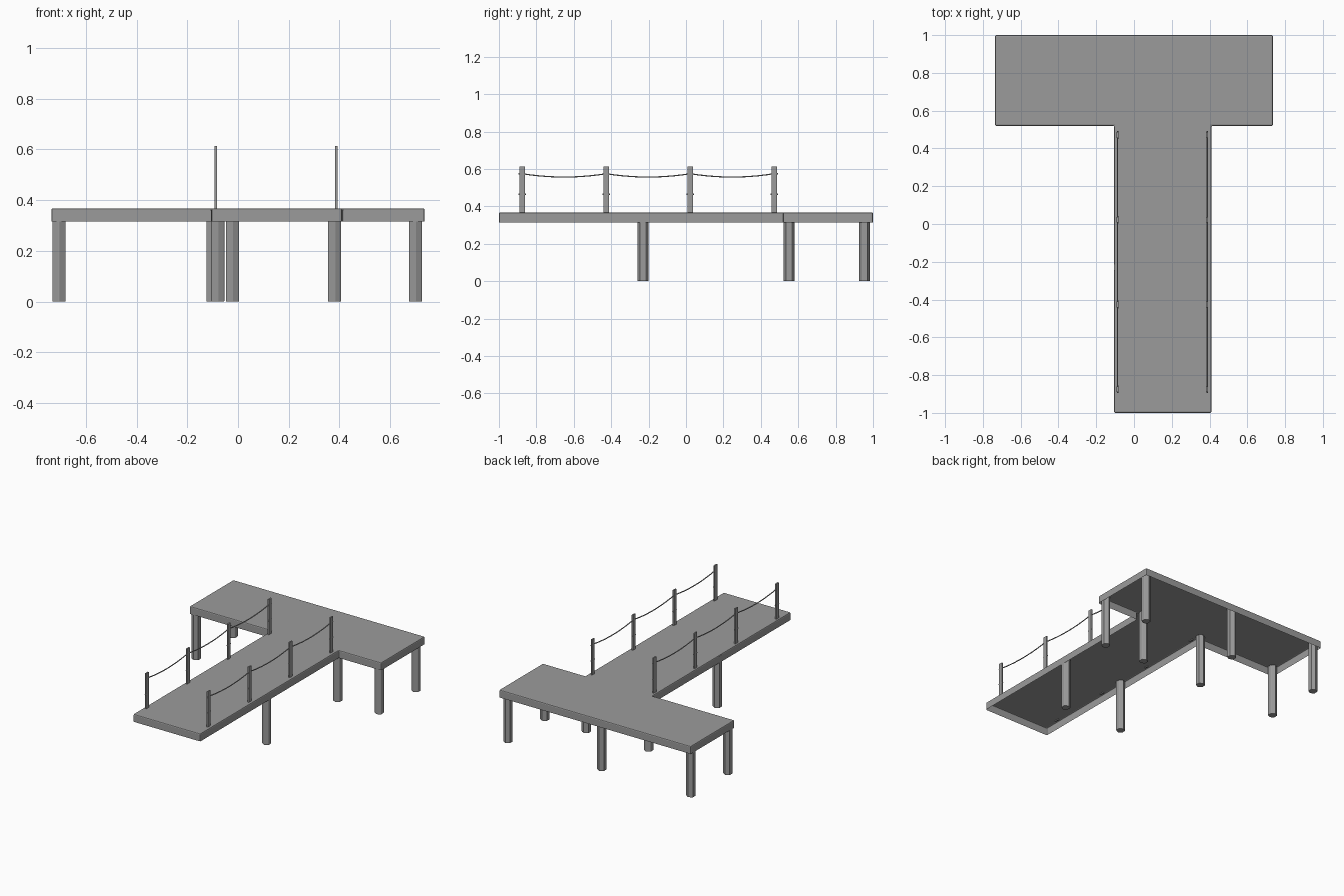
import bpy, bmesh, math

cube = bpy.data.objects.get("Cube")
if cube:
    bpy.data.objects.remove(cube, do_unlink=True)

grey = bpy.data.materials.new("weathered_grey")
grey.use_nodes = True
colour = (0.33, 0.33, 0.33, 1)
grey.diffuse_color = colour
grey.node_tree.nodes["Principled BSDF"].inputs["Base Color"].default_value = colour


def add_object(name, data):
    data.materials.append(grey)
    obj = bpy.data.objects.new(name, data)
    bpy.context.collection.objects.link(obj)
    return obj


def prism(name, outline, bottom, top, bevel, open_below=False):
    """Raise an outline into a solid, or into a shell with no underside."""
    bm = bmesh.new()
    base = bm.faces.new([bm.verts.new((x, y, bottom)) for x, y in outline])
    raised = bmesh.ops.extrude_face_region(bm, geom=[base], use_keep_orig=True)
    for v in raised["geom"]:
        if isinstance(v, bmesh.types.BMVert):
            v.co.z = top
    bmesh.ops.recalc_face_normals(bm, faces=bm.faces)
    if open_below:
        bmesh.ops.delete(bm, geom=[base], context='FACES_ONLY')
    edges = [e for e in bm.edges if not e.is_boundary]
    bmesh.ops.bevel(bm, geom=edges, offset=bevel, segments=2, profile=0.5,
                    affect='EDGES', clamp_overlap=True)
    mesh = bpy.data.meshes.new(name)
    bm.to_mesh(mesh)
    bm.free()
    return add_object(name, mesh)


def cord(name, points, radius):
    curve = bpy.data.curves.new(name, 'CURVE')
    curve.dimensions = '3D'
    curve.bevel_depth = radius
    curve.bevel_resolution = 1
    curve.use_fill_caps = True
    line = curve.splines.new('POLY')
    line.points.add(len(points) - 1)
    for p, co in zip(line.points, points):
        p.co = (*co, 1)
    return add_object(name, curve)


# Hollow T-shaped deck with a skirt around it
deck_top = 0.368
end_x, walk_right, walk_left, joint_y = 0.736, -0.105, 0.41, 0.52
prism("deck",
      [(walk_right, -1), (walk_left, -1), (walk_left, joint_y), (end_x, joint_y),
       (end_x, 1), (-end_x, 1), (-end_x, joint_y), (walk_right, joint_y)],
      0.315, deck_top, 0.007, open_below=True)

# Six-sided support legs
leg_spots = [(-0.706, 0.955), (-0.022, 0.955), (0.70, 0.955),
             (-0.706, 0.55), (-0.098, 0.55), (0.381, 0.55), (0.70, 0.55),
             (-0.08, -0.23), (0.381, -0.23)]
for i, (x, y) in enumerate(leg_spots, 1):
    ring = [(x + 0.03 * math.sin(k * math.pi / 3), y + 0.03 * math.cos(k * math.pi / 3))
            for k in range(6)]
    prism(f"leg_{i}", ring, 0, 0.364, 0.003)

# Rope railings along both sides of the walkway
post_ys = [-0.875 + 0.4487 * i for i in range(4)]
rope_z, peg_z, sag, overhang, steps = 0.575, 0.465, 0.018, 0.02, 10
for side, x in (("right", -0.087), ("left", 0.387)):
    for i, y in enumerate(post_ys, 1):
        w, d = 0.005, 0.015
        prism(f"{side}_rail_post_{i}",
              [(x - w, y - d), (x + w, y - d), (x + w, y + d), (x - w, y + d)],
              0.362, 0.613, 0.001)
        cord(f"{side}_peg_{i}", [(x, y - overhang, peg_z), (x, y + overhang, peg_z)], 0.004)

    path = [(x, post_ys[0] - overhang, rope_z)]
    for a, b in zip(post_ys, post_ys[1:]):
        for k in range(steps):
            t = k / steps
            path.append((x, a + (b - a) * t, rope_z - sag * 4 * t * (1 - t)))
    path += [(x, post_ys[-1], rope_z), (x, post_ys[-1] + overhang, rope_z)]
    cord(f"{side}_rope", path, 0.0035)
